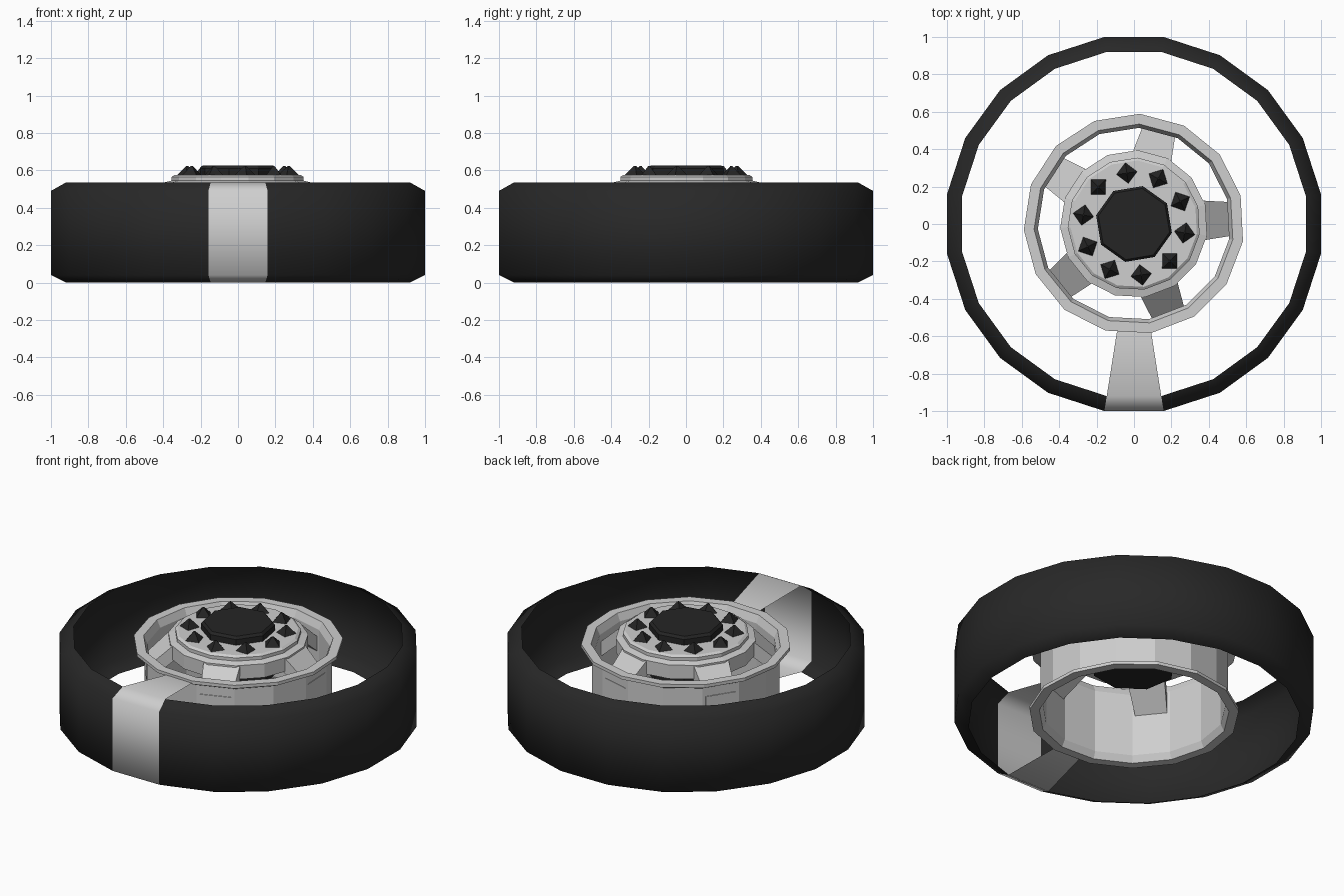
import bpy, bmesh, math
from mathutils import Matrix, Vector

if "Cube" in bpy.data.objects:
    bpy.data.objects.remove(bpy.data.objects["Cube"])


def material(name, v):
    m = bpy.data.materials.new(name)
    m.diffuse_color = (v, v, v, 1)
    m.use_nodes = True
    m.node_tree.nodes["Principled BSDF"].inputs["Base Color"].default_value = m.diffuse_color
    return m


RUBBER = material("black_rubber", 0.021)
DARK = material("dark_metal", 0.018)
SILVER = material("light_silver", 0.62)


def finish(name, bm, mat, smooth=False):
    bmesh.ops.recalc_face_normals(bm, faces=bm.faces)
    me = bpy.data.meshes.new(name)
    bm.to_mesh(me)
    bm.free()
    me.materials.append(mat)
    for p in me.polygons:
        p.use_smooth = smooth
    ob = bpy.data.objects.new(name, me)
    bpy.context.collection.objects.link(ob)
    return ob


def revolve(name, profile, sides, phase, mat, closed=True, count=None, smooth=False):
    """Spin an (r, z) profile round z; count < sides gives a partial sweep."""
    count = count or sides
    full = count == sides
    bm = bmesh.new()
    rows = []
    for i in range(count if full else count + 1):
        a = math.radians(phase + 360 * i / sides)
        rows.append([bm.verts.new((r * math.cos(a), r * math.sin(a), z)) for r, z in profile])
    n = len(profile)
    for i in range(count):
        a, b = rows[i], rows[(i + 1) % len(rows)]
        for j in range(n if closed else n - 1):
            k = (j + 1) % n
            bm.faces.new((a[j], b[j], b[k], a[k]))
    return finish(name, bm, mat, smooth)


# Tyre: open tread band, missing the one front segment
K = 1 / math.cos(math.radians(9))
tread = [(0.92 * K, 0), (K, 0.04), (K, 0.49), (0.92 * K, 0.535)]
revolve("tyre_tread", tread, 20, -81, RUBBER, closed=False, count=19, smooth=True)

# Light front segment with both sidewalls reaching the rim
wall = [(0.575 * K, 0.045)] + tread + [(0.575 * K, 0.49)]
revolve("front_tyre_segment", wall, 20, -99, SILVER, closed=False, count=1, smooth=True)

# Rim barrel with a flange at each end
rim = [(0.59, 0.505), (0.59, 0.485), (0.53, 0.455), (0.53, 0.08), (0.59, 0.05), (0.59, 0.03),
       (0.535, 0.03), (0.515, 0.07), (0.515, 0.46), (0.535, 0.505)]
revolve("rim_barrel", rim, 15, 15, SILVER)

# Hub disc with stepped edge
disc = [(0.19, 0.575), (0.34, 0.575), (0.355, 0.565), (0.355, 0.545), (0.395, 0.535),
        (0.395, 0.45), (0.19, 0.45)]
revolve("hub_disc", disc, 15, 15, SILVER)

# Five spokes sloping down to the barrel
side = [(0.34, 0.535), (0.38, 0.53), (0.52, 0.40), (0.52, 0.31), (0.36, 0.45)]
bm = bmesh.new()
for i in range(5):
    rot = Matrix.Rotation(math.radians(3 + 72 * i), 4, 'Z')
    l, r = [[bm.verts.new(rot @ Vector((x, s * (0.105 if x < 0.5 else 0.09), z)))
             for x, z in side] for s in (-1, 1)]
    bm.faces.new(l)
    bm.faces.new(r)
    for j in range(5):
        k = (j + 1) % 5
        bm.faces.new((l[j], l[k], r[k], r[j]))
finish("spokes", bm, SILVER)

# Dark axle hub passing through the disc
cap = [(0.0, 0.625), (0.195, 0.625), (0.208, 0.61), (0.208, 0.55), (0.235, 0.45), (0.235, 0.33), (0.0, 0.33)]
hub = revolve("axle_hub", cap, 8, 32, DARK, closed=False)
bm = bmesh.new()
bm.from_mesh(hub.data)
bmesh.ops.remove_doubles(bm, verts=bm.verts, dist=0.0005)
bmesh.ops.recalc_face_normals(bm, faces=bm.faces)
bm.to_mesh(hub.data)
bm.free()

# Ring of ten pointed lug nuts
bm = bmesh.new()
for i in range(10):
    m = (Matrix.Rotation(math.radians(26 + 36 * i), 4, 'Z')
         @ Matrix.Translation((0.275, 0, 0.597)))
    bmesh.ops.create_cone(bm, cap_ends=True, segments=4, radius1=0.06, radius2=0.006,
                          depth=0.052, matrix=m)
finish("lug_nuts", bm, DARK)
